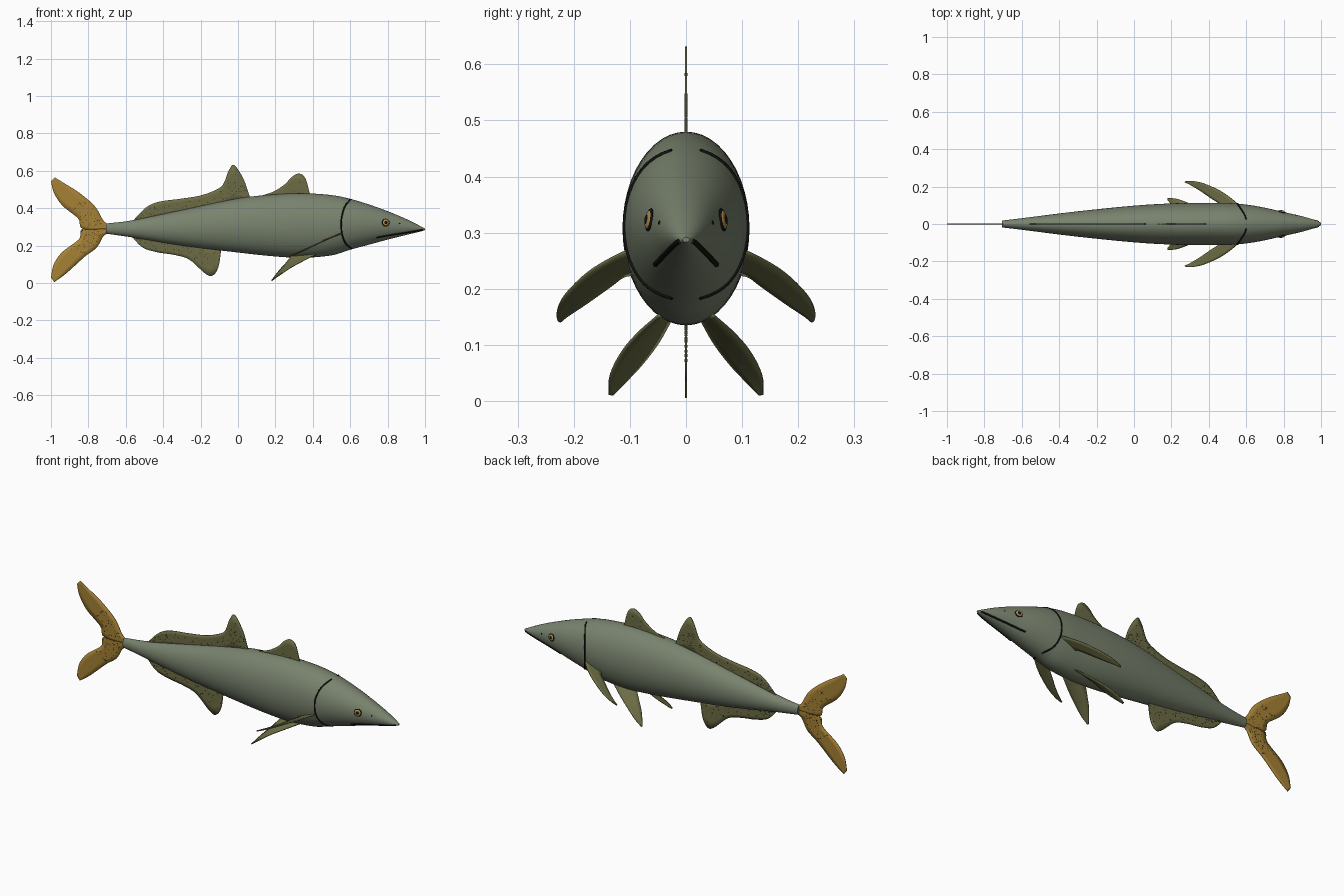
import bpy, bmesh, math, random
from mathutils import Vector, Matrix

if "Cube" in bpy.data.objects:
    bpy.data.objects.remove(bpy.data.objects["Cube"], do_unlink=True)
random.seed(4)


def material(name, rgb):
    m = bpy.data.materials.new(name)
    m.use_nodes = True
    m.diffuse_color = (*rgb, 1)
    bsdf = m.node_tree.nodes["Principled BSDF"]
    bsdf.inputs["Base Color"].default_value = (*rgb, 1)
    bsdf.inputs["Roughness"].default_value = 0.6
    return m


SKIN = material("grey green skin", (0.19, 0.225, 0.155))
FIN = material("olive fin", (0.15, 0.15, 0.06))
TAIL = material("ochre tail", (0.38, 0.22, 0.035))
SPOT = material("dark speckle", (0.06, 0.045, 0.015))
BLACK = material("black line", (0.006, 0.006, 0.005))
GOLD = material("gold iris", (0.4, 0.24, 0.06))


def spline(points, steps=6):
    """Catmull-Rom curve through points of any dimension."""
    pts = [Vector(p) for p in points]
    pts = [pts[0] * 2 - pts[1]] + pts + [pts[-1] * 2 - pts[-2]]
    out = []
    for a, b, c, d in zip(pts, pts[1:], pts[2:], pts[3:]):
        for i in range(steps):
            t = i / steps
            out.append((b * 2 + (c - a) * t + (a * 2 - b * 5 + c * 4 - d) * t**2
                        + (b * 3 - a - c * 3 + d) * t**3) / 2)
    return out + [pts[-2]]


def finish(name, bm, mat, smooth=True):
    bmesh.ops.recalc_face_normals(bm, faces=bm.faces)
    mesh = bpy.data.meshes.new(name)
    bm.to_mesh(mesh)
    bm.free()
    mesh.materials.append(mat)
    obj = bpy.data.objects.new(name, mesh)
    bpy.context.collection.objects.link(obj)
    if smooth:
        bpy.ops.object.select_all(action="DESELECT")
        obj.select_set(True)
        bpy.context.view_layer.objects.active = obj
        bpy.ops.object.shade_smooth_by_angle(angle=math.radians(40))
    return obj


# Body stations from tail to snout: x, half width, belly z, back z
stations = spline([
    (-.705, .018, .264, .318), (-.56, .036, .243, .336), (-.3, .068, .2, .39),
    (0, .098, .163, .452), (.2, .11, .142, .474), (.35, .113, .135, .48),
    (.5, .112, .148, .47), (.6, .104, .178, .45), (.7, .087, .205, .42),
    (.8, .064, .232, .384), (.9, .041, .257, .342), (.97, .02, .274, .307),
    (1, .006, .283, .292)])


def station(x):
    """Half width, middle height and half height of the body at x."""
    x = min(max(x, stations[0].x), stations[-1].x)
    for a, b in zip(stations, stations[1:]):
        if x <= b.x:
            s = a.lerp(b, (x - a.x) / (b.x - a.x))
            break
    return s[1], (s[2] + s[3]) / 2, (s[3] - s[2]) / 2


def skin_point(x, z, side=1):
    w, mid, h = station(x)
    u = max(-1, min(1, (z - mid) / h))
    return Vector((x, side * w * math.sqrt(1 - u * u), mid + u * h))


bm = bmesh.new()
SEG = 48
rings = []
for s in stations:
    w, mid, h = station(s.x)
    angles = [2 * math.pi * i / SEG for i in range(SEG)]
    rings.append([bm.verts.new((s.x, w * math.sin(a), mid + h * math.cos(a))) for a in angles])
for r, q in zip(rings, rings[1:]):
    for i in range(SEG):
        j = (i + 1) % SEG
        bm.faces.new((r[i], r[j], q[j], q[i]))
bm.faces.new(rings[0])
bm.faces.new(rings[-1])
finish("body", bm, SKIN)


def loft(name, root, edge, mat, thickness, mirrored=False):
    """Thin fin blade spanning two matching rows of points."""
    bm = bmesh.new()
    cols = [[bm.verts.new(a.lerp(b, t / 4)) for t in range(5)] for a, b in zip(root, edge)]
    for c, d in zip(cols, cols[1:]):
        for i in range(4):
            bm.faces.new((c[i], c[i + 1], d[i + 1], d[i]))
    obj = finish(name, bm, mat)
    solid = obj.modifiers.new("Thickness", "SOLIDIFY")
    solid.thickness, solid.offset = thickness, 0
    if mirrored:
        mirror = obj.modifiers.new("Mirror", "MIRROR")
        mirror.use_axis = (False, True, False)
    return obj


def speckles(name, root, edge, count, low, high):
    """Small dark discs that show on both faces of an upright fin."""
    bm = bmesh.new()
    turn = Matrix.Rotation(math.pi / 2, 4, "X")
    for _ in range(count):
        i = random.randrange(len(root) - 1)
        k = low + (high - low) * random.random() ** 1.5
        p = root[i].lerp(root[i + 1], random.random()).lerp(edge[i], k)
        r = random.uniform(.0015, .0035)
        bmesh.ops.create_cone(bm, cap_ends=True, segments=6, radius1=r, radius2=r,
                              depth=.0055, matrix=Matrix.Translation(p) @ turn)
    finish(name, bm, SPOT, smooth=False)


def upright(points):
    return [Vector((p.x, 0, p.y)) for p in spline(points)]


# Fins along the midline: outline points x, z; roots sink into the body
midline = {
    "front_dorsal_fin": (1, 12, [(.385, .475), (.36, .56), (.325, .585), (.285, .565),
                                 (.25, .528), (.18, .485), (.06, .45)]),
    "rear_dorsal_fin": (1, 120, [(.065, .455), (.03, .555), (-.02, .63), (-.05, .6),
                                 (-.08, .527), (-.125, .495), (-.205, .467), (-.31, .45),
                                 (-.42, .435), (-.49, .405), (-.565, .33)]),
    "anal_fin": (-1, 100, [(-.09, .175), (-.105, .085), (-.135, .04), (-.175, .05),
                           (-.26, .125), (-.34, .15), (-.435, .165), (-.51, .19),
                           (-.57, .25)]),
}
for name, (up, count, outline) in midline.items():
    edge = upright(outline)
    root = []
    for p in edge:
        w, mid, h = station(p.x)
        root.append(Vector((p.x, 0, mid + up * h * .85)))
    loft(name, root, edge, FIN, .004)
    speckles(name + "_speckles", root, edge, count, .2, .8)

# Forked tail: leading and trailing edges of each lobe
lobes = {
    "upper_tail_lobe": ([(-.69, .312), (-.72, .335), (-.765, .41), (-.845, .48),
                         (-.92, .528), (-.98, .565)],
                        [(-.69, .29), (-.83, .29), (-.855, .345), (-.94, .415),
                         (-.985, .485), (-1, .545)]),
    "lower_tail_lobe": ([(-.69, .268), (-.72, .25), (-.755, .19), (-.82, .14),
                         (-.92, .05), (-.982, .005)],
                        [(-.69, .29), (-.83, .29), (-.85, .235), (-.94, .165),
                         (-.985, .1), (-1, .03)]),
}
for name, (lead, trail) in lobes.items():
    a, b = upright(lead), upright(trail)
    loft(name, a, b, TAIL, .004)
    speckles(name + "_speckles", a[4:18], b[4:18], 45, .15, .95)

# Paired fins swept out and back on both sides
loft("pectoral_fins",
     spline([(.56, .095, .27), (.535, .125, .258), (.465, .175, .228),
             (.375, .216, .188), (.31, .23, .16), (.275, .228, .145)]),
     spline([(.455, .095, .226), (.45, .112, .222), (.415, .135, .205),
             (.35, .18, .173), (.3, .21, .153), (.272, .223, .142)]),
     FIN, .006, True)
loft("pelvic_fins",
     spline([(.42, .045, .155), (.35, .085, .12), (.285, .115, .085),
             (.225, .135, .045), (.18, .138, .013)]),
     spline([(.29, .025, .15), (.255, .05, .105), (.22, .08, .065),
             (.195, .11, .033), (.18, .13, .012)]),
     FIN, .006, True)


# Mouth and gill lines follow the skin
def skin_line(name, points, radius):
    for side, label in ((1, "left"), (-1, "right")):
        curve = bpy.data.curves.new(label + "_" + name, "CURVE")
        curve.dimensions = "3D"
        curve.bevel_depth, curve.bevel_resolution = radius, 2
        curve.use_fill_caps = True
        path = [skin_point(p.x, p.y, side) for p in spline(points)]
        line = curve.splines.new("POLY")
        line.points.add(len(path) - 1)
        for v, p in zip(line.points, path):
            v.co = (*p, 1)
        curve.materials.append(BLACK)
        bpy.context.collection.objects.link(bpy.data.objects.new(curve.name, curve))


skin_line("mouth_line", [(.74, .243), (.79, .252), (.85, .262), (.92, .273), (.988, .285)], .0045)
skin_line("gill_line", [(.6, .446), (.572, .41), (.556, .36), (.552, .31),
                        (.558, .255), (.577, .21), (.608, .184)], .004)


# Eyes and nostrils: flattened domes lying on the skin
def dome(name, x, z, side, radius, height, lift, mat):
    p = skin_point(x, z, side)
    e = .01
    normal = (skin_point(x + e, z, side) - skin_point(x - e, z, side)).cross(
        skin_point(x, z + e, side) - skin_point(x, z - e, side)).normalized()
    if normal.y * side < 0:
        normal.negate()
    bm = bmesh.new()
    place = Matrix.Translation(p + normal * lift) @ normal.to_track_quat("Z", "Y").to_matrix().to_4x4()
    bmesh.ops.create_uvsphere(bm, u_segments=24, v_segments=10, radius=1,
                              matrix=place @ Matrix.Diagonal((radius, radius, height, 1)))
    finish(name, bm, mat)


for side, label in ((1, "left"), (-1, "right")):
    dome(label + "_eye_rim", .79, .323, side, .021, .005, 0, BLACK)
    dome(label + "_iris", .79, .323, side, .017, .005, .002, GOLD)
    dome(label + "_pupil", .79, .323, side, .010, .004, .0045, BLACK)
    dome(label + "_nostril", .865, .318, side, .004, .002, 0, BLACK)
